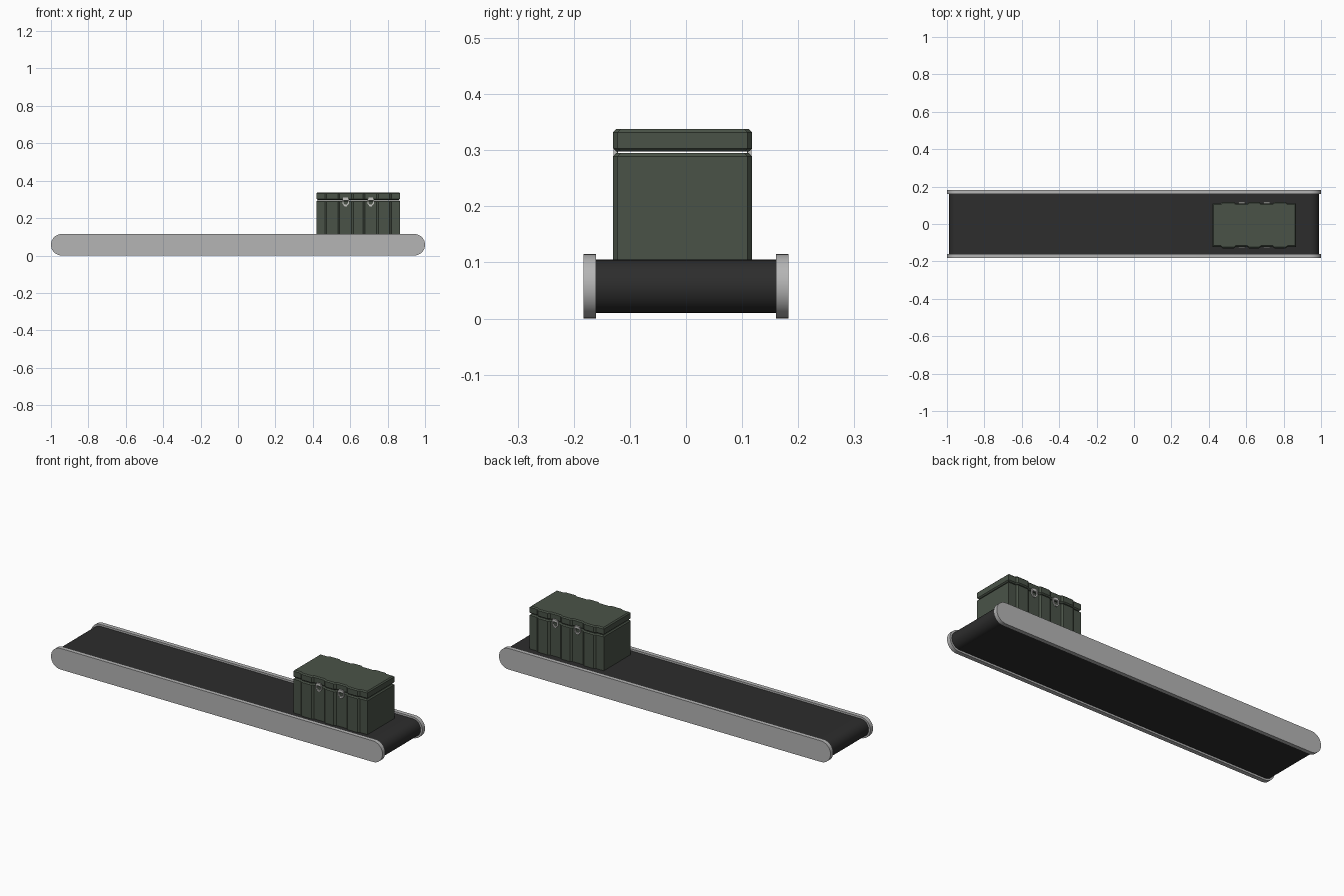
import bpy, bmesh, math
from mathutils import Matrix

if "Cube" in bpy.data.objects:
    bpy.data.objects.remove(bpy.data.objects["Cube"])


def material(name, rgb):
    m = bpy.data.materials.new(name)
    m.diffuse_color = (*rgb, 1)
    m.use_nodes = True
    m.node_tree.nodes["Principled BSDF"].inputs["Base Color"].default_value = m.diffuse_color
    return m


GREY = material("rail grey", (0.46, 0.46, 0.46))
BLACK = material("belt black", (0.026, 0.026, 0.026))
GREEN = material("crate green", (0.068, 0.086, 0.064))
STEEL = material("latch steel", (0.55, 0.55, 0.53))


def loft(name, rings, mat, smooth=False):
    """Join equal-length rings of points and cap both ends."""
    bm = bmesh.new()
    loops = [[bm.verts.new(p) for p in r] for r in rings]
    for a, b in zip(loops, loops[1:]):
        for i in range(len(a)):
            j = (i + 1) % len(a)
            bm.faces.new((a[i], a[j], b[j], b[i]))
    bm.faces.new(loops[0])
    bm.faces.new(loops[-1])
    bmesh.ops.recalc_face_normals(bm, faces=bm.faces)
    me = bpy.data.meshes.new(name)
    bm.to_mesh(me)
    bm.free()
    me.materials.append(mat)
    ob = bpy.data.objects.new(name, me)
    bpy.context.collection.objects.link(ob)
    if smooth:
        bpy.ops.object.select_all(action='DESELECT')
        ob.select_set(True)
        bpy.context.view_layer.objects.active = ob
        bpy.ops.object.shade_smooth_by_angle(angle=math.radians(30))
    return ob


def stadium(half_len, radius, zc, steps=16):
    """Rounded-end side profile in x and z."""
    pts = []
    for s in (1, -1):
        for i in range(steps + 1):
            a = math.pi * i / steps - math.pi / 2
            pts.append((s * (half_len - radius + radius * math.cos(a)),
                        zc + s * radius * math.sin(a)))
    return pts


# Conveyor: belt between two side rails
def conveyor_part(name, profile, y0, y1, mat):
    loft(name, [[(x, y, z) for x, z in profile] for y in (y0, y1)], mat, True)


conveyor_part("belt", stadium(0.99, 0.0475, 0.0575), -0.162, 0.162, BLACK)
rail = stadium(1.0, 0.0575, 0.0575)
conveyor_part("front_rail", rail, -0.183, -0.16, GREY)
conveyor_part("back_rail", rail, 0.16, 0.183, GREY)

# Crate plan: box with three raised panels on the front and back
CX, CY, HX, HY, OUT = 0.6425, -0.006, 0.2235, 0.116, 0.008
PANELS = [(-0.178, -0.099), (-0.036, 0.036), (0.099, 0.178)]


def crate_ring(z, inset):
    front = [(-HX + inset, -HY + inset)]
    for a, b in PANELS:
        front += [(a, -HY + inset), (a + 0.01, -HY - OUT + inset),
                  (b - 0.01, -HY - OUT + inset), (b, -HY + inset)]
    front.append((HX - inset, -HY + inset))
    pts = front + [(-x, -y) for x, y in front]
    return [(CX + x, CY + y, z) for x, y in pts]


loft("crate_body", [crate_ring(0.104, 0), crate_ring(0.289, 0),
                    crate_ring(0.295, 0.006)], GREEN)
loft("crate_lid", [crate_ring(0.2975, 0.006), crate_ring(0.303, 0),
                   crate_ring(0.332, 0), crate_ring(0.338, 0.006)], GREEN)


# Latches: a clip plate on the lid and a pull ring below
def latch(name, x, side):
    y = CY + side * HY
    bm = bmesh.new()
    for dz, w, h in ((0.302, 0.026, 0.014), (0.268, 0.012, 0.010)):
        bmesh.ops.create_cube(bm, size=1, matrix=Matrix.Translation(
            (x, y + side * 0.003, dz)) @ Matrix.Diagonal((w, 0.008, h, 1)))
    outer = [(-.018, .302), (.018, .302), (.018, .278), (.008, .266),
             (-.008, .266), (-.018, .278)]
    inner = [(px * 0.65, 0.285 + (pz - 0.285) * 0.65) for px, pz in outer]
    rows = [[bm.verts.new((x + px, y + side * d, pz)) for px, pz in prof]
            for prof, d in ((outer, 0), (outer, .007), (inner, .007), (inner, 0))]
    for a, b in zip(rows, rows[1:] + rows[:1]):
        for i in range(6):
            j = (i + 1) % 6
            bm.faces.new((a[i], a[j], b[j], b[i]))
    bmesh.ops.recalc_face_normals(bm, faces=bm.faces)
    me = bpy.data.meshes.new(name)
    bm.to_mesh(me)
    bm.free()
    me.materials.append(STEEL)
    bpy.context.collection.objects.link(bpy.data.objects.new(name, me))


for side, label in ((-1, "front"), (1, "back")):
    for x, end in ((CX - 0.067, "left"), (CX + 0.067, "right")):
        latch(f"{label}_{end}_latch", x, side)
